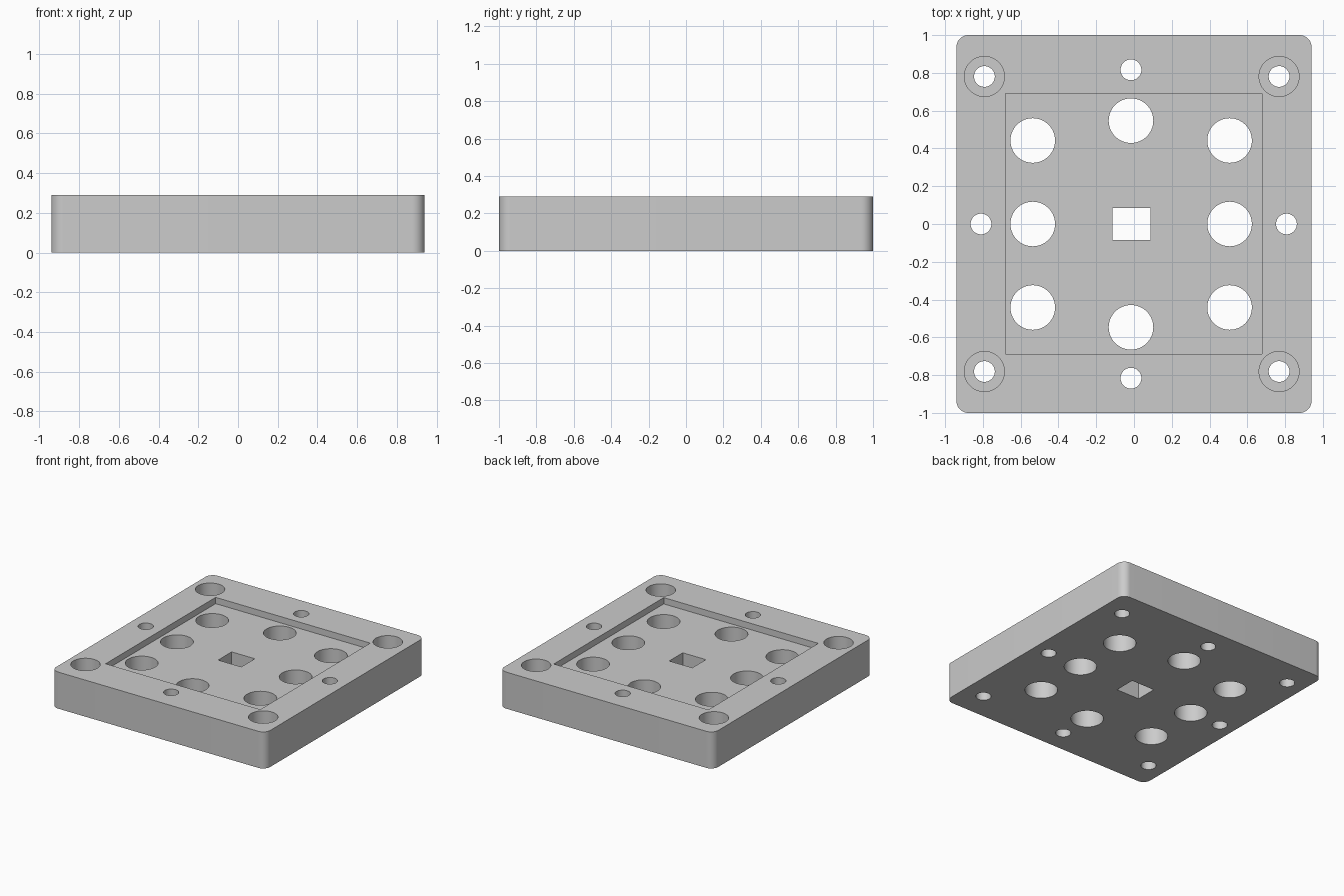
import bpy, bmesh, math
from mathutils import Matrix, Vector

if "Cube" in bpy.data.objects:
    bpy.data.objects.remove(bpy.data.objects["Cube"], do_unlink=True)

HEIGHT = 0.29
RECESS_FLOOR = 0.24
COUNTERBORE_FLOOR = 0.16
ABOVE, BELOW = HEIGHT + 0.1, -0.1


def add_box(bm, x0, x1, y0, y1, z0, z1):
    size = Vector((x1 - x0, y1 - y0, z1 - z0))
    centre = Vector((x0 + x1, y0 + y1, z0 + z1)) / 2
    bmesh.ops.create_cube(bm, size=1, matrix=Matrix.Translation(centre) @ Matrix.Diagonal(size).to_4x4())


def add_cylinder(bm, x, y, radius, z0, z1, sides=64):
    bmesh.ops.create_cone(bm, cap_ends=True, segments=sides, radius1=radius, radius2=radius,
                          depth=z1 - z0, matrix=Matrix.Translation((x, y, (z0 + z1) / 2)))


def make_object(name, bm):
    mesh = bpy.data.meshes.new(name)
    bm.to_mesh(mesh)
    bm.free()
    obj = bpy.data.objects.new(name, mesh)
    bpy.context.collection.objects.link(obj)
    return obj


# Plain grey material
grey = bpy.data.materials.new("light grey")
grey.use_nodes = True
colour = (0.6, 0.6, 0.6, 1)
grey.diffuse_color = colour
grey.node_tree.nodes["Principled BSDF"].inputs["Base Color"].default_value = colour

# Plate with rounded upright corners
bm = bmesh.new()
add_box(bm, -0.94, 0.94, -1, 1, 0, HEIGHT)
uprights = [e for e in bm.edges if abs(e.verts[0].co.z - e.verts[1].co.z) > 0.1]
bmesh.ops.bevel(bm, geom=uprights, offset=0.063, offset_type='OFFSET', segments=12,
                profile=0.5, affect='EDGES')
plate = make_object("mounting_plate", bm)
plate.data.materials.append(grey)

corners = [(x, y) for x in (-0.792, 0.768) for y in (-0.781, 0.781)]

# Shallow recess and corner counterbores
pockets = bmesh.new()
add_box(pockets, -0.68, 0.677, -0.688, 0.691, RECESS_FLOOR, ABOVE)
for x, y in corners:
    add_cylinder(pockets, x, y, 0.106, COUNTERBORE_FLOOR, ABOVE)

# Through holes: square window, large bores, edge holes, corner screw holes
holes = bmesh.new()
add_box(holes, -0.115, 0.088, -0.085, 0.085, BELOW, ABOVE)
large = [(x, y) for x in (-0.536, 0.506) for y in (-0.442, 0, 0.442)]
large += [(-0.016, -0.547), (-0.016, 0.547)]
small = [(-0.016, -0.816), (-0.016, 0.816), (-0.81, 0), (0.807, 0)] + corners
for x, y in large:
    add_cylinder(holes, x, y, 0.118, BELOW, ABOVE)
for x, y in small:
    add_cylinder(holes, x, y, 0.055, BELOW, ABOVE)

# Cut the pockets first, then the holes
bpy.ops.object.select_all(action='DESELECT')
bpy.context.view_layer.objects.active = plate
plate.select_set(True)
for name, cutter_mesh in (("pocket_cutter", pockets), ("hole_cutter", holes)):
    cutter = make_object(name, cutter_mesh)
    cutter.hide_render = True
    cut = plate.modifiers.new(name, 'BOOLEAN')
    cut.operation = 'DIFFERENCE'
    cut.solver = 'EXACT'
    cut.object = cutter
    bpy.ops.object.modifier_apply(modifier=cut.name)
    bpy.data.objects.remove(cutter, do_unlink=True)

bpy.ops.object.shade_smooth_by_angle(angle=math.radians(30))
